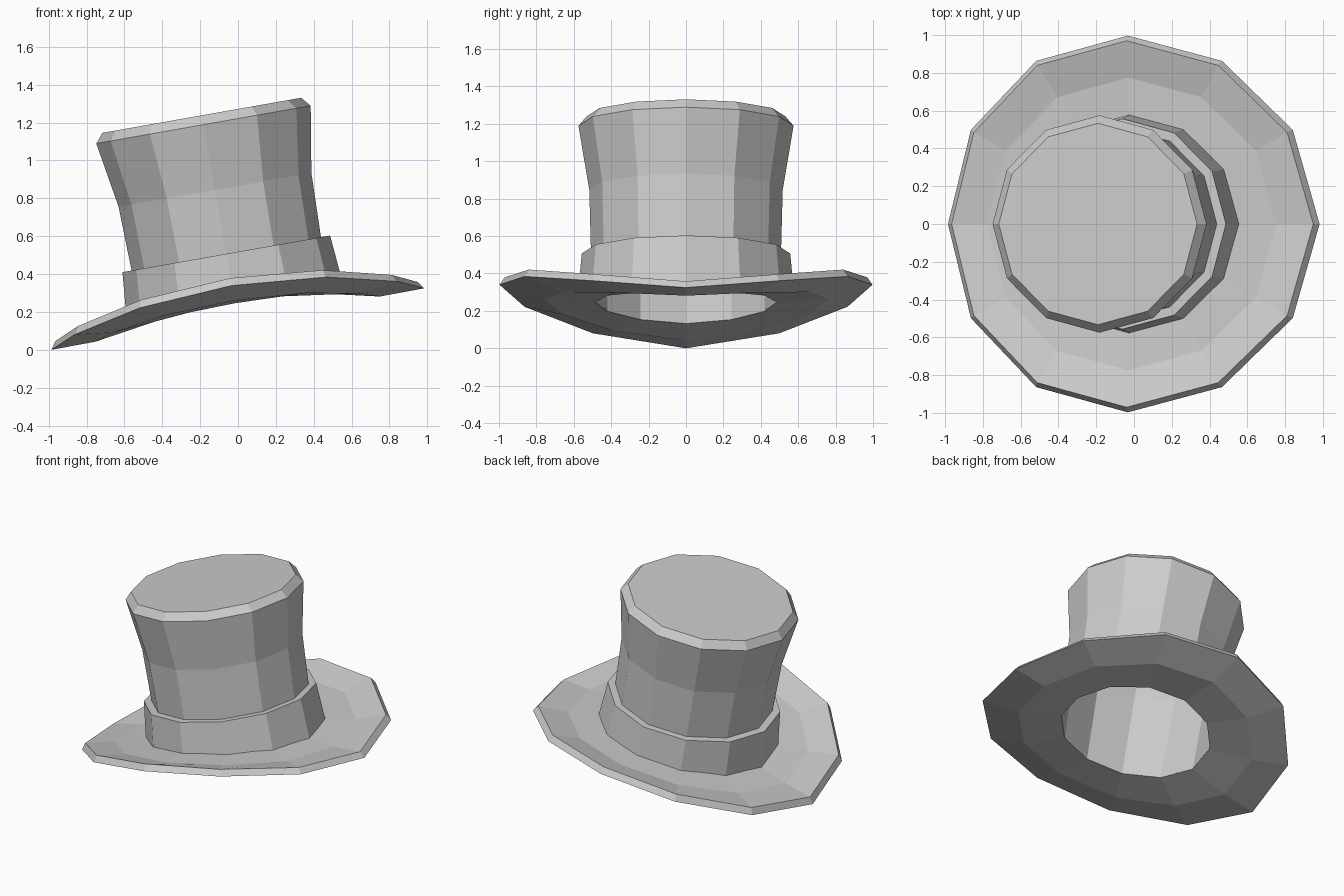
import bpy, bmesh, math
from mathutils import Matrix, Vector

SIDES = 12
# The whole hat leans towards -x
TILT = Matrix.Rotation(math.radians(-10), 4, 'Y')
OFFSET = 0.027

cube = bpy.data.objects.get("Cube")
if cube:
    bpy.data.objects.remove(cube, do_unlink=True)

grey = bpy.data.materials.new("felt_grey")
grey.use_nodes = True
colour = (0.6, 0.6, 0.6, 1)
grey.diffuse_color = colour
grey.node_tree.nodes["Principled BSDF"].inputs["Base Color"].default_value = colour


def loft(name, rings, closed):
    """Join rings of (radius, height, side curl, front-to-back skew)."""
    bm = bmesh.new()
    loops = []
    for radius, height, curl, skew in rings:
        loop = []
        for i in range(SIDES):
            a = math.tau * i / SIDES
            z = height + curl * abs(math.sin(a)) ** 1.6 + skew * math.cos(a)
            p = Vector((OFFSET + radius * math.cos(a), radius * math.sin(a), z))
            loop.append(bm.verts.new(TILT @ p))
        loops.append(loop)
    pairs = list(zip(loops, loops[1:]))
    if closed:
        pairs.append((loops[-1], loops[0]))
    else:
        bm.faces.new(loops[0])
        bm.faces.new(loops[-1])
    for low, high in pairs:
        for i in range(SIDES):
            j = (i + 1) % SIDES
            bm.faces.new((low[i], low[j], high[j], high[i]))
    bmesh.ops.recalc_face_normals(bm, faces=bm.faces)
    mesh = bpy.data.meshes.new(name)
    bm.to_mesh(mesh)
    bm.free()
    mesh.materials.append(grey)
    obj = bpy.data.objects.new(name, mesh)
    bpy.context.collection.objects.link(obj)
    return obj


# Brim: underside from the head opening, bevelled rim, then the upper side
loft("brim", [
    (0.485, 0.215, 0.03, 0),
    (0.76, 0.16, 0.1, -0.013),
    (0.997, 0.16, 0.18, -0.011),
    (0.97, 0.2, 0.18, -0.012),
    (0.775, 0.215, 0.105, -0.01),
    (0.49, 0.265, 0.035, 0),
], closed=True)

# Crown: hollow inside, flared outside, bevelled top
loft("crown", [
    (0.53, 1.22, 0, 0),
    (0.495, 0.85, 0, 0),
    (0.485, 0.22, 0.03, 0),
    (0.5, 0.23, 0.03, 0),
    (0.508, 0.51, 0, 0),
    (0.517, 0.853, 0, 0),
    (0.575, 1.203, 0, 0),
    (0.533, 1.253, 0, 0),
], closed=False)

# Band: stepped ribbon around the foot of the crown
loft("hat_band", [
    (0.495, 0.245, 0.03, 0),
    (0.58, 0.245, 0.03, 0),
    (0.557, 0.51, 0, 0),
    (0.5, 0.51, 0, 0),
], closed=True)
